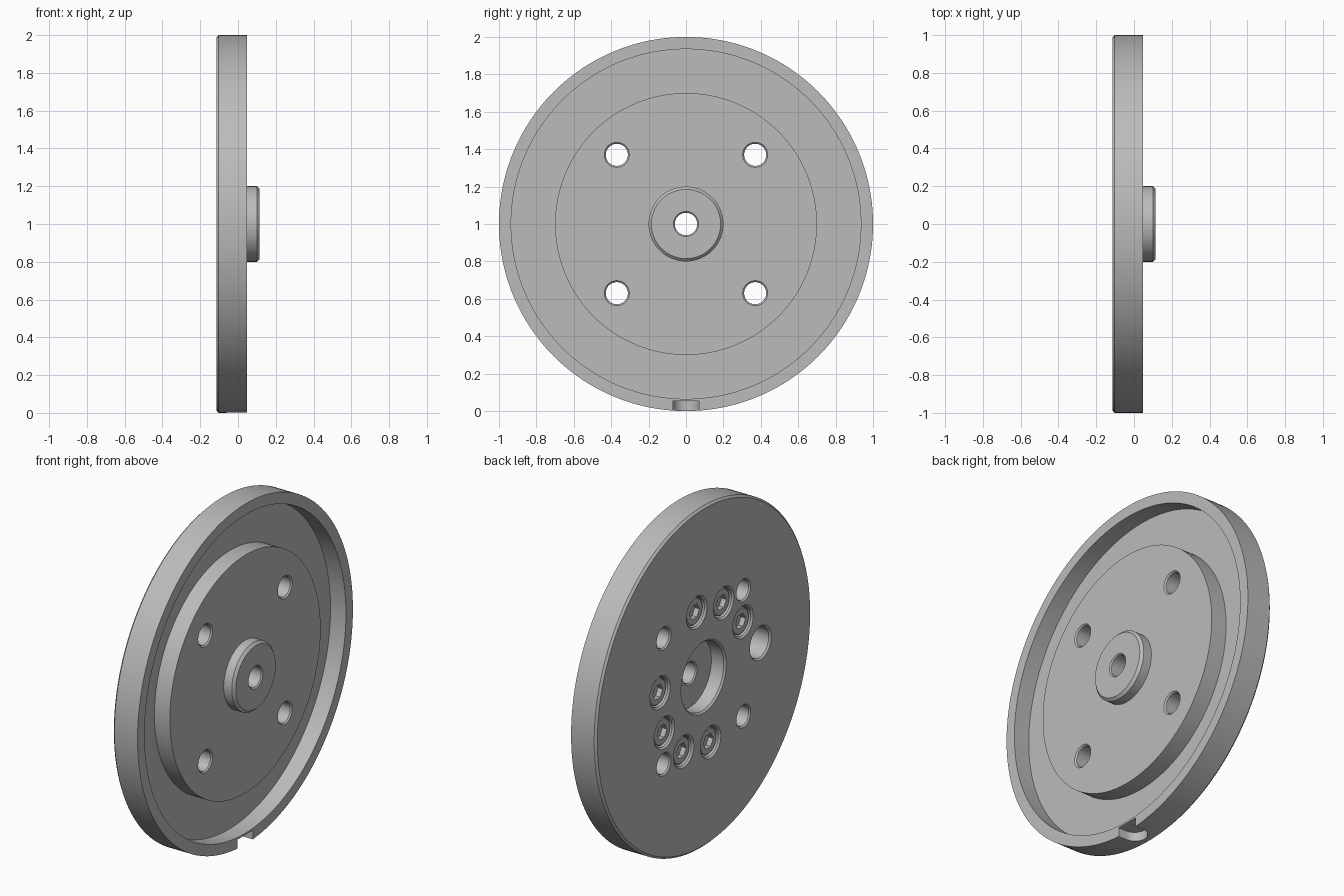
import bpy
import bmesh
from math import cos, sin, pi, radians

default = bpy.data.objects.get("Cube")
if default:
    bpy.data.objects.remove(default, do_unlink=True)

GREY = (0.5, 0.5, 0.5, 1)
steel = bpy.data.materials.new("satin grey")
steel.use_nodes = True
steel.diffuse_color = GREY
steel.node_tree.nodes["Principled BSDF"].inputs["Base Color"].default_value = GREY

BACK, FACE, NOSE = -0.115, 0.047, 0.115


def lathe(bm, profile, y=0, z=0, segs=48, ring=False):
    """Turn (x, radius) points about an x-axis line; ring closes the profile on itself."""
    loops = [[bm.verts.new((x, y + r * cos(2 * pi * i / segs), z + r * sin(2 * pi * i / segs)))
              for i in range(segs)] for x, r in profile]
    pairs = list(zip(loops, loops[1:]))
    if ring:
        pairs.append((loops[-1], loops[0]))
    else:
        bm.faces.new(loops[0])
        bm.faces.new(loops[-1])
    for a, b in pairs:
        for i in range(segs):
            j = (i + 1) % segs
            bm.faces.new((a[i], a[j], b[j], b[i]))


def make(name, bm):
    bmesh.ops.recalc_face_normals(bm, faces=bm.faces)
    mesh = bpy.data.meshes.new(name)
    bm.to_mesh(mesh)
    bm.free()
    mesh.materials.append(steel)
    obj = bpy.data.objects.new(name, mesh)
    bpy.context.collection.objects.link(obj)
    return obj


def activate(obj):
    bpy.ops.object.select_all(action='DESELECT')
    obj.select_set(True)
    bpy.context.view_layer.objects.active = obj


def carve(obj, cutter):
    """Cut, remove the cutter and shade with sharp edges."""
    cutter.hide_render = True
    mod = obj.modifiers.new("cut", 'BOOLEAN')
    mod.operation = 'DIFFERENCE'
    mod.solver = 'EXACT'
    mod.object = cutter
    activate(obj)
    bpy.ops.object.modifier_apply(modifier=mod.name)
    bpy.data.objects.remove(cutter, do_unlink=True)
    bpy.ops.object.shade_smooth_by_angle(angle=radians(25))


# Disc with raised hub, annular groove, back pocket and centre bore
bm = bmesh.new()
lathe(bm, [(-0.025, 0.067), (-0.018, 0.06), (NOSE - 0.007, 0.06), (NOSE, 0.067),
           (NOSE, 0.185), (NOSE - 0.015, 0.2), (FACE, 0.2), (FACE, 0.7),
           (-0.053, 0.7), (-0.053, 0.935), (FACE, 0.935), (FACE, 1),
           (BACK + 0.012, 1), (BACK, 0.988), (BACK, 0.21), (BACK + 0.01, 0.2),
           (-0.025, 0.2)], z=1, segs=160, ring=True)
disc = make("disc", bm)

# Through holes, flared at both ends
cut = bmesh.new()
for y in (-0.37, 0.37):
    for z in (-0.37, 0.37):
        lathe(cut, [(BACK - 0.01, 0.077), (BACK + 0.008, 0.059),
                    (FACE - 0.008, 0.059), (FACE + 0.01, 0.077)], y, 1 + z)

# Blind locating hole
lathe(cut, [(BACK - 0.01, 0.11), (BACK + 0.01, 0.09), (0.035, 0.09)], -0.528, 1)

# Screw counterbores on a ten-step circle, seven in use
seats = [(0.41 * cos(radians(9 + 36 * k)), 1 + 0.41 * sin(radians(9 + 36 * k)))
         for k in (0, 2, 3, 4, -1, -2, -3)]
for y, z in seats:
    lathe(cut, [(BACK - 0.01, 0.105), (BACK + 0.01, 0.085), (-0.06, 0.085)], y, z)

# Round-ended slot in the bottom of the rim
outline = [(0.2, 0.07)] + [(-0.003 - 0.07 * sin(pi * i / 24), 0.07 * cos(pi * i / 24))
                           for i in range(25)] + [(0.2, -0.07)]
slot = cut.faces.new([cut.verts.new((x, y, -0.1)) for x, y in outline])
raised = bmesh.ops.extrude_face_region(cut, geom=[slot], use_keep_orig=True)["geom"]
bmesh.ops.translate(cut, vec=(0, 0, 0.155),
                    verts=[v for v in raised if isinstance(v, bmesh.types.BMVert)])
carve(disc, make("hole_cutter", cut))

# Socket-head screws
bm = bmesh.new()
lathe(bm, [(-0.1, 0.073), (-0.095, 0.078), (-0.06, 0.078)])
screw = make("screw_1", bm)
bm = bmesh.new()
lathe(bm, [(-0.2, 0.045), (-0.07, 0.045)], segs=6)
carve(screw, make("socket_cutter", bm))
for n, (y, z) in enumerate(seats):
    part = screw if n == 0 else screw.copy()
    if n:
        part.name = f"screw_{n + 1}"
        bpy.context.collection.objects.link(part)
    part.location = (0, y, z)
